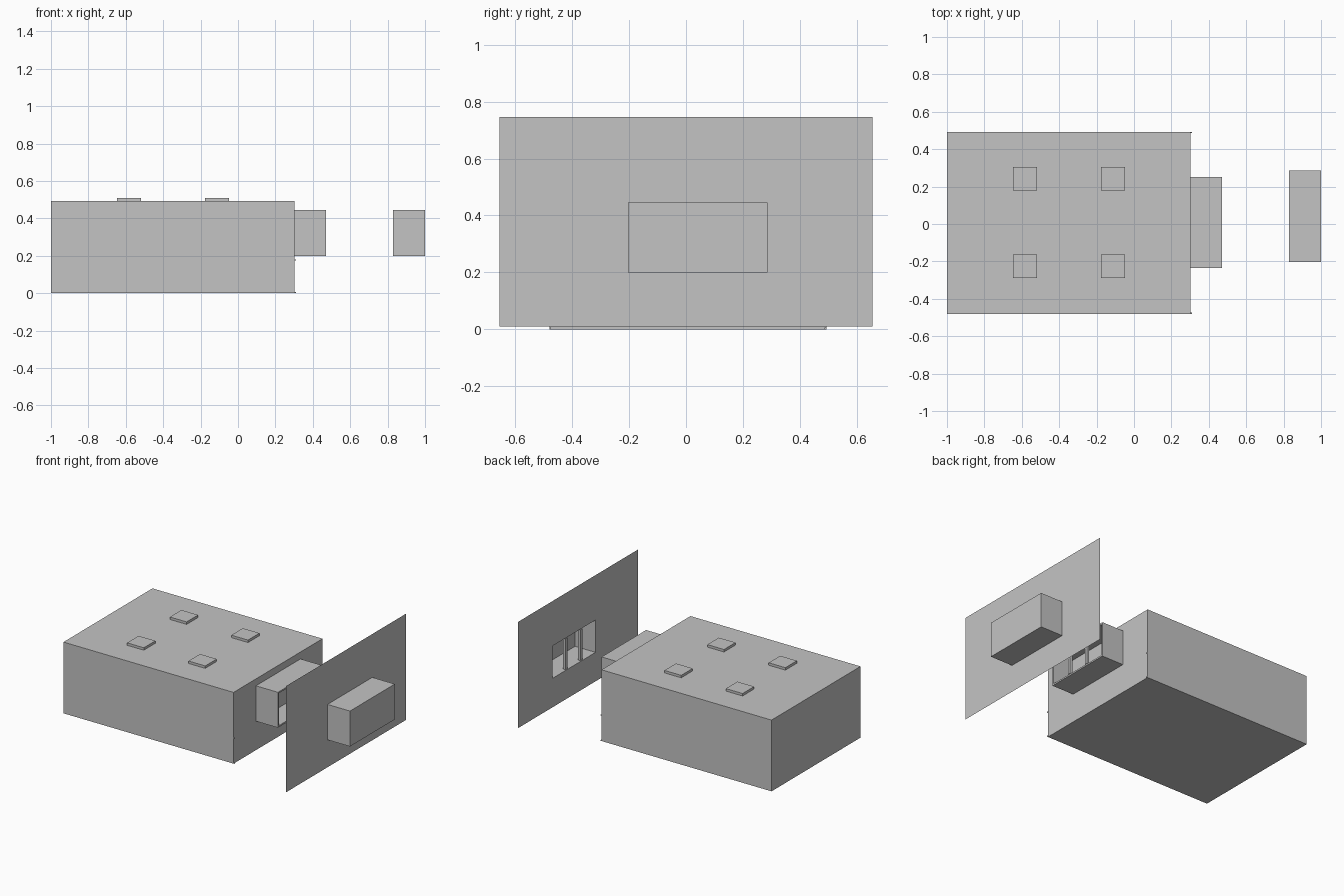
import bpy
import bmesh
from mathutils import Vector

default_cube = bpy.data.objects.get("Cube")
if default_cube:
    bpy.data.objects.remove(default_cube, do_unlink=True)

# Single plain grey used on every part
GREY = (0.55, 0.55, 0.55, 1.0)
grey = bpy.data.materials.new("plain_grey")
grey.use_nodes = True
grey.diffuse_color = GREY
grey.node_tree.nodes["Principled BSDF"].inputs["Base Color"].default_value = GREY


def finish(name, bm):
    """Turn a bmesh into a named object with the grey material."""
    mesh = bpy.data.meshes.new(name)
    bm.to_mesh(mesh)
    bm.free()
    mesh.materials.append(grey)
    obj = bpy.data.objects.new(name, mesh)
    bpy.context.collection.objects.link(obj)
    return obj


def box_bmesh(low, high):
    """Axis-aligned box between two opposite corners."""
    low, high = Vector(low), Vector(high)
    bm = bmesh.new()
    bmesh.ops.create_cube(bm, size=1)
    bmesh.ops.scale(bm, vec=high - low, verts=bm.verts)
    bmesh.ops.translate(bm, vec=(low + high) / 2, verts=bm.verts)
    return bm


def box(name, low, high):
    return finish(name, box_bmesh(low, high))


RIM = 0.015                    # frame width around the bay openings
BAY_LOW, BAY_HIGH = 0.2, 0.445


def window_bay(name, x0, x1, y0, y1, facing):
    """Hollow bay, open towards facing (+1 or -1 along x), with two mullions."""
    bm = box_bmesh((x0, y0, BAY_LOW), (x1, y1, BAY_HIGH))
    bm.normal_update()
    mouth = max(bm.faces, key=lambda f: f.normal.x * facing)
    bmesh.ops.inset_region(bm, faces=[mouth], thickness=RIM)
    depth = x1 - x0 - RIM
    cavity = bmesh.ops.extrude_face_region(bm, geom=[mouth])
    moved = [v for v in cavity["geom"] if isinstance(v, bmesh.types.BMVert)]
    bmesh.ops.translate(bm, vec=(-facing * depth, 0, 0), verts=moved)
    if mouth.is_valid:
        bmesh.ops.delete(bm, geom=[mouth], context="FACES_ONLY")
    bmesh.ops.recalc_face_normals(bm, faces=bm.faces)
    finish(name, bm)

    # Mullions splitting the opening into three lights
    front = x1 if facing > 0 else x0
    back = front - facing * 0.02
    for i in (1, 2):
        y = y0 + (y1 - y0) * i / 3
        box(f"{name}_mullion_{i}",
            (min(front, back), y - 0.01, BAY_LOW + RIM),
            (max(front, back), y + 0.01, BAY_HIGH - RIM))


# Main building block
WALL_X, FRONT_Y, BACK_Y, ROOF = 0.302, -0.48, 0.493, 0.493
box("building", (-1, FRONT_Y, 0), (WALL_X, BACK_Y, ROOF))

# Roof skylights in two rows of two
for row, y in (("front", -0.227), ("back", 0.241)):
    for side, x in (("right", -0.582), ("left", -0.112)):
        box(f"skylight_{row}_{side}",
            (x - 0.064, y - 0.063, ROOF - 0.01), (x + 0.064, y + 0.063, 0.51))

# Small corner pegs on the window wall
for label, y in (("front", FRONT_Y), ("back", BACK_Y - 0.006)):
    for level, z in (("low", 0), ("high", 0.174)):
        box(f"corner_peg_{label}_{level}",
            (WALL_X - 0.01, y, z), (WALL_X + 0.007, y + 0.006, z + 0.006))

# Window bay on the building, looking out towards the panel
window_bay("building_bay", WALL_X, 0.47, -0.235, 0.252, 1)

# Facing wall panel with its own bay, open back towards the building
PANEL_X = 0.828
BAY_FRONT, BAY_BACK = -0.204, 0.286
window_bay("panel_bay", PANEL_X, 1.0, BAY_FRONT, BAY_BACK, -1)


def rectangle(bm, y0, y1, z0, z1):
    """Closed loop of edges in the plane of the wall panel."""
    verts = [bm.verts.new((PANEL_X, y, z))
             for y, z in ((y0, z0), (y1, z0), (y1, z1), (y0, z1))]
    return [bm.edges.new((verts[i], verts[i - 1])) for i in range(4)]


panel = bmesh.new()
outer = rectangle(panel, -0.655, 0.655, 0.01, 0.745)
inner = rectangle(panel, BAY_FRONT, BAY_BACK, BAY_LOW, BAY_HIGH)
bmesh.ops.bridge_loops(panel, edges=outer + inner)
bmesh.ops.recalc_face_normals(panel, faces=panel.faces)
if panel.faces:
    panel.normal_update()
    panel.faces.ensure_lookup_table()
    if panel.faces[0].normal.x < 0:
        bmesh.ops.reverse_faces(panel, faces=panel.faces)
finish("wall_panel", panel)
